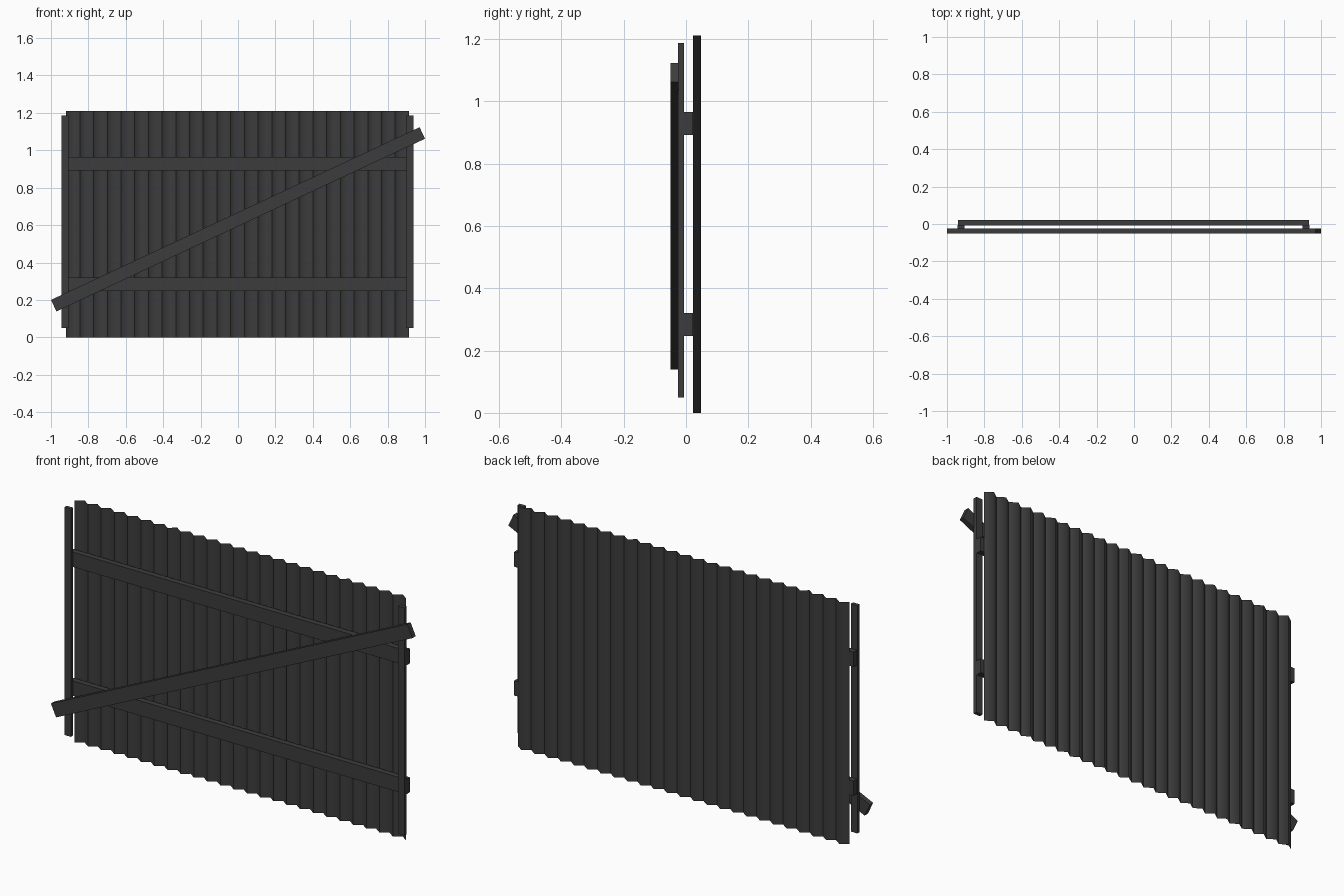
import bpy, bmesh, math

if "Cube" in bpy.data.objects:
    bpy.data.objects.remove(bpy.data.objects["Cube"])

# single dark grey paint
grey = bpy.data.materials.new("dark_grey")
grey.diffuse_color = (0.045, 0.045, 0.046, 1)
grey.use_nodes = True
grey.node_tree.nodes["Principled BSDF"].inputs["Base Color"].default_value = grey.diffuse_color


def finish(name, bm):
    mesh = bpy.data.meshes.new(name)
    bm.to_mesh(mesh)
    bm.free()
    mesh.materials.append(grey)
    ob = bpy.data.objects.new(name, mesh)
    bpy.context.collection.objects.link(ob)
    return ob


def beam(name, center, size, angle=0.0):
    """Box of the given size, tilted in the front plane."""
    bm = bmesh.new()
    bmesh.ops.create_cube(bm, size=1)
    bmesh.ops.scale(bm, vec=size, verts=bm.verts)
    ob = finish(name, bm)
    ob.location = center
    ob.rotation_euler = (0, -angle, 0)
    return ob


# corrugated sheet: thin folded strips, sharp in the valleys, soft on the ridges
STRIPS, LEFT, RIGHT, HEIGHT = 25, -0.919, 0.914, 1.21
pitch = (RIGHT - LEFT) / STRIPS
bm = bmesh.new()
for i in range(STRIPS):
    x0 = LEFT + i * pitch
    fold = [(x0, 0.022), (x0 + pitch / 2, 0.048), (x0 + pitch, 0.022)]
    cols = [[bm.verts.new((x, y, z)) for z in (0, HEIGHT)] for x, y in fold]
    for a, b in zip(cols, cols[1:]):
        face = bm.faces.new((b[0], a[0], a[1], b[1]))
        face.smooth = True
finish("corrugated_sheet", bm)

# horizontal rails
for name, z in (("lower_rail", 0.284), ("upper_rail", 0.928)):
    beam(name, (-0.003, 0.0075, z), (1.876, 0.029, 0.074))

# side posts
for name, x in (("left_post", -0.925), ("right_post", 0.919)):
    beam(name, (x, -0.0155, 0.618), (0.036, 0.019, 1.138))

# diagonal brace
beam("diagonal_brace", (0, -0.037, 0.631), (2.176, 0.026, 0.068), math.radians(25.1))
